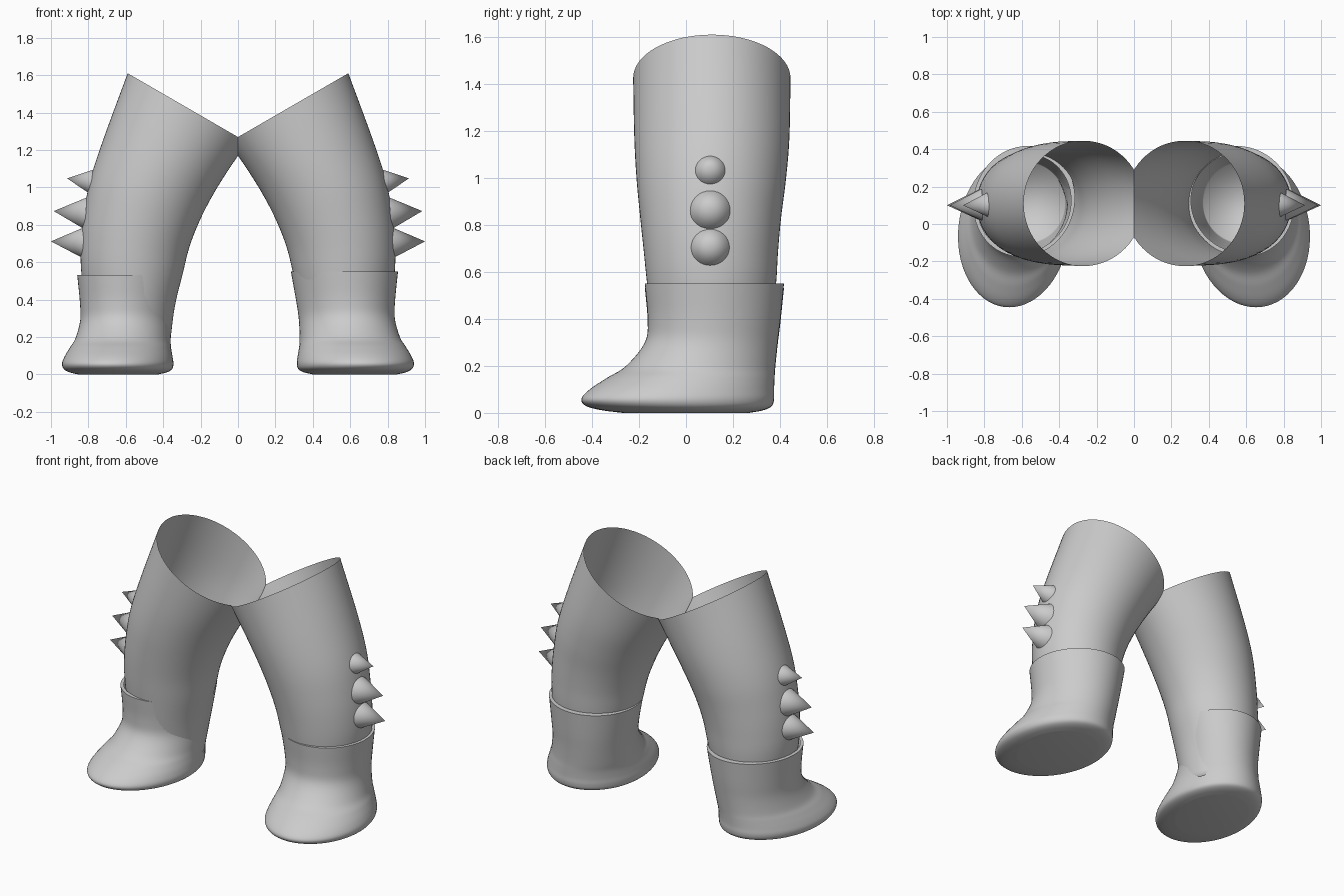
import bpy, bmesh, math
from mathutils import Vector, Matrix

cube = bpy.data.objects.get("Cube")
if cube:
    bpy.data.objects.remove(cube, do_unlink=True)

grey = bpy.data.materials.new("plain_grey")
grey.use_nodes = True
colour = (0.6, 0.6, 0.6, 1)
grey.diffuse_color = colour
grey.node_tree.nodes["Principled BSDF"].inputs["Base Color"].default_value = colour

SIDES = 64


def finish(name, bm, mirrored=False, angle=50):
    """Turn a bmesh into a smooth-shaded object, flipped to -x if asked."""
    if mirrored:
        bmesh.ops.scale(bm, vec=(-1, 1, 1), verts=bm.verts)
        bmesh.ops.reverse_faces(bm, faces=bm.faces)
    mesh = bpy.data.meshes.new(name)
    bm.to_mesh(mesh)
    bm.free()
    mesh.materials.append(grey)
    obj = bpy.data.objects.new(name, mesh)
    bpy.context.collection.objects.link(obj)
    bpy.ops.object.select_all(action='DESELECT')
    obj.select_set(True)
    bpy.context.view_layer.objects.active = obj
    bpy.ops.object.shade_smooth_by_angle(angle=math.radians(angle))
    return obj


def smooth_rows(rows, steps):
    """Catmull-Rom interpolation between section rows."""
    rows = [Vector(r) for r in rows]
    padded = [2 * rows[0] - rows[1]] + rows + [2 * rows[-1] - rows[-2]]
    out = []
    for a, b, c, d in zip(padded, padded[1:], padded[2:], padded[3:]):
        for i in range(steps):
            t = i / steps
            out.append(0.5 * (2 * b + (c - a) * t + (2 * a - 5 * b + 4 * c - d) * t * t
                              + (3 * b - a - 3 * c + d) * t ** 3))
    return out + [rows[-1]]


def loft(rows, skew=0.0):
    """Tube through oval rings; row = inner x, inner z, outer x, outer z, front y, back y.
    The last ring is capped, the first is left open."""
    bm = bmesh.new()
    rings = []
    for xi, zi, xo, zo, yf, yb in rows:
        ring = []
        for k in range(SIDES):
            a = 2 * math.pi * k / SIDES
            u = (1 + math.cos(a)) / 2
            dy = math.sin(a) * (yb - yf) / 2
            ring.append(bm.verts.new((xi + (xo - xi) * u - skew * dy,
                                      (yf + yb) / 2 + dy, zi + (zo - zi) * u)))
        rings.append(ring)
    for upper, lower in zip(rings, rings[1:]):
        for k in range(SIDES):
            n = (k + 1) % SIDES
            bm.faces.new((upper[k], lower[k], lower[n], upper[n]))
    bm.faces.new(list(reversed(rings[-1])))
    return bm


# Leg sections from the slanted open top down into the boot
LEG = [
    (-0.05, 1.24, 0.59, 1.61, -0.225, 0.445),
    (0.06, 1.08, 0.72, 1.257, -0.22, 0.44),
    (0.145, 0.94, 0.79, 1.04, -0.21, 0.425),
    (0.21, 0.81, 0.825, 0.856, -0.195, 0.405),
    (0.26, 0.68, 0.84, 0.70, -0.18, 0.392),
    (0.295, 0.54, 0.838, 0.55, -0.165, 0.383),
    (0.34, 0.35, 0.81, 0.35, -0.14, 0.36),
    (0.37, 0.10, 0.79, 0.10, -0.10, 0.33),
]

# Boot sections: height, inner x, outer x, front y, back y
BOOT = [
    (0.55, 0.283, 0.855, -0.175, 0.417),
    (0.40, 0.310, 0.840, -0.163, 0.402),
    (0.30, 0.325, 0.838, -0.175, 0.390),
    (0.20, 0.330, 0.865, -0.255, 0.380),
    (0.15, 0.328, 0.895, -0.335, 0.377),
    (0.10, 0.320, 0.925, -0.410, 0.375),
    (0.06, 0.315, 0.940, -0.445, 0.375),
    (0.03, 0.322, 0.930, -0.425, 0.365),
    (0.012, 0.350, 0.900, -0.360, 0.330),
    (0.0, 0.400, 0.850, -0.270, 0.270),
]

# Spikes: base x, base z, tip x, tip z, radius
SPIKES = {
    "upper": (0.785, 1.03, 0.914, 1.048, 0.064),
    "middle": (0.815, 0.861, 0.985, 0.873, 0.085),
    "lower": (0.825, 0.704, 1.0, 0.711, 0.083),
}

for side, mirrored in (("left", False), ("right", True)):
    # Leg, trimmed where the two meet at the middle
    bm = loft(smooth_rows(LEG, 6))
    bmesh.ops.bisect_plane(bm, geom=bm.verts[:] + bm.edges[:] + bm.faces[:],
                           plane_co=(0, 0, 0), plane_no=(-1, 0, 0), clear_outer=True)
    finish(side + "_leg", bm, mirrored, 100)

    # Boot with a thin flat lip at its rim; the right one is slightly smaller
    rows = [(xi, z, xo, z, yf, yb) for z, xi, xo, yf, yb in smooth_rows(BOOT, 5)]
    xi, z, xo, _, yf, yb = rows[0]
    lip = 0.022
    rows.insert(0, (xi + lip, z, xo - lip, z, yf + lip, yb - lip * 2))
    bm = loft(rows, skew=0.06)
    if mirrored:
        bmesh.ops.scale(bm, vec=(0.95, 1, 0.965), verts=bm.verts,
                        space=Matrix.Translation((-0.94, 0, 0)))
    finish(side + "_boot", bm, mirrored)

    # Row of spikes along the outer side
    for place, (bx, bz, tx, tz, radius) in SPIKES.items():
        base, tip = Vector((bx, 0.103, bz)), Vector((tx, 0.1, tz))
        axis = tip - base
        turn = axis.to_track_quat('Z', 'Y').to_matrix().to_4x4()
        bm = bmesh.new()
        bmesh.ops.create_cone(bm, cap_ends=True, segments=32, radius1=radius, radius2=0,
                              depth=axis.length,
                              matrix=Matrix.Translation((base + tip) / 2) @ turn)
        finish(f"{side}_{place}_spike", bm, mirrored)
